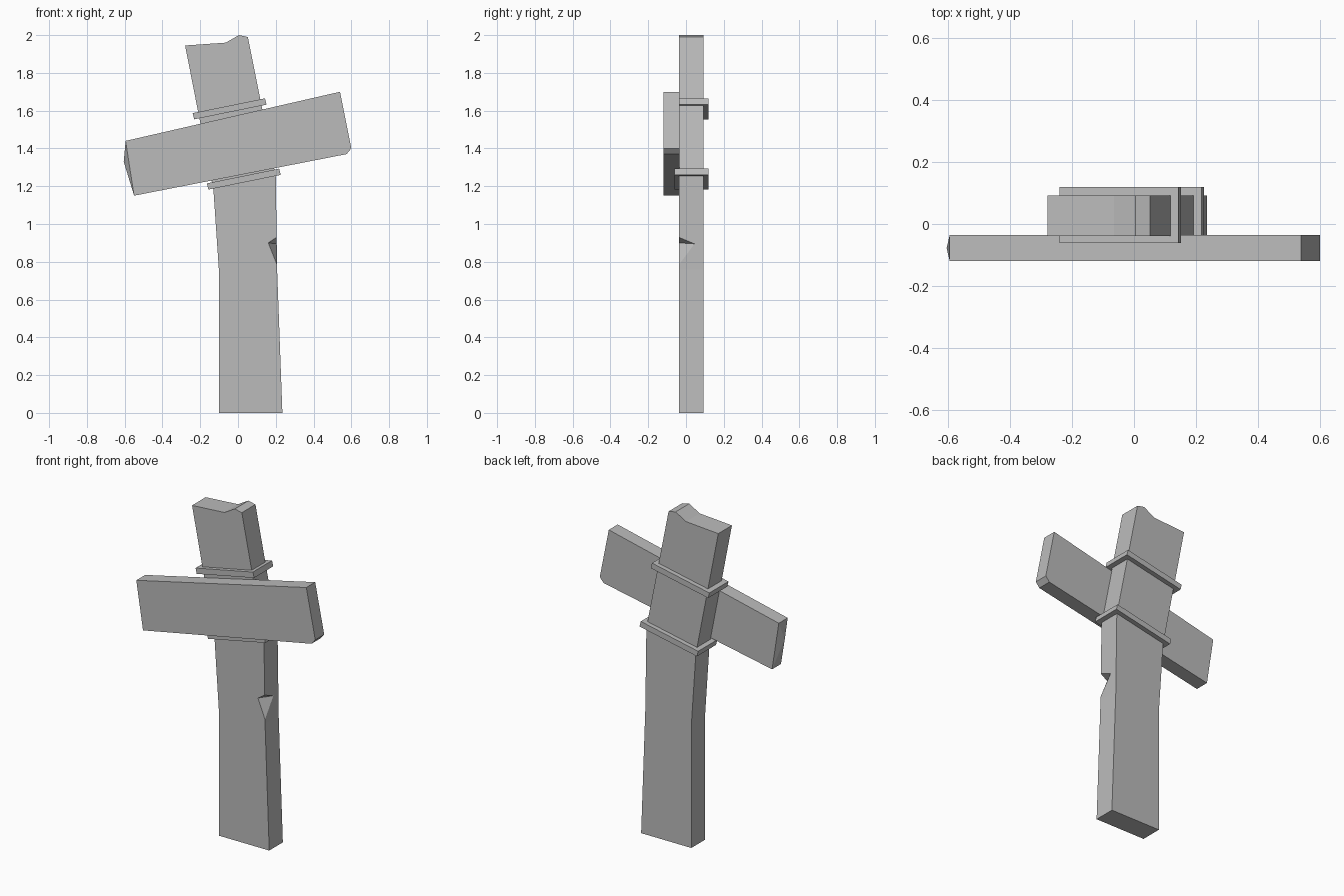
import bpy, bmesh
from mathutils import Vector

if "Cube" in bpy.data.objects:
    bpy.data.objects.remove(bpy.data.objects["Cube"])

GREY = (0.5, 0.5, 0.5, 1.0)
stone = bpy.data.materials.new("plain_grey")
stone.use_nodes = True
stone.diffuse_color = GREY
bsdf = next(n for n in stone.node_tree.nodes if n.type == 'BSDF_PRINCIPLED')
bsdf.inputs["Base Color"].default_value = GREY


def finish(name, bm):
    bmesh.ops.recalc_face_normals(bm, faces=bm.faces)
    mesh = bpy.data.meshes.new(name)
    bm.to_mesh(mesh)
    bm.free()
    mesh.materials.append(stone)
    obj = bpy.data.objects.new(name, mesh)
    bpy.context.collection.objects.link(obj)
    return obj


def slab(outline, y0, y1):
    """Extrude a front outline of (x, z) points from y0 to y1."""
    bm = bmesh.new()
    face = bm.faces.new([bm.verts.new((x, y0, z)) for x, z in outline])
    ext = bmesh.ops.extrude_face_region(bm, geom=[face])
    moved = [v for v in ext["geom"] if isinstance(v, bmesh.types.BMVert)]
    bmesh.ops.translate(bm, verts=moved, vec=(0, y1 - y0, 0))
    return bm


# Leaning post with a broken top
post = finish("post", slab(
    [(-0.10, 0), (0.235, 0), (0.207, 0.76), (0.20, 1.25), (0.052, 1.99),
     (0.005, 2.0), (-0.065, 1.96), (-0.28, 1.945), (-0.13, 1.18),
     (-0.10, 0.74)], -0.038, 0.092))

# Chipped notch on the front left edge of the post
front_tip = Vector((0.16, -0.038, 0.90))
side_tip = Vector((0.205, 0.045, 0.895))
top = Vector((0.205, -0.038, 0.93))
bottom = Vector((0.206, -0.038, 0.785))
mid = (front_tip + side_tip) / 2
along = side_tip - front_tip
bm = bmesh.new()
for p in (front_tip - along, side_tip + along, top * 2 - mid, bottom * 2 - mid):
    bm.verts.new(p)
bmesh.ops.convex_hull(bm, input=bm.verts)
cutter = finish("notch_cutter", bm)
cutter.hide_render = True
cut = post.modifiers.new("notch", 'BOOLEAN')
cut.operation = 'DIFFERENCE'
cut.solver = 'EXACT'
cut.object = cutter
bpy.context.view_layer.objects.active = post
bpy.ops.object.modifier_apply(modifier="notch")
bpy.data.objects.remove(cutter)

# Tilted crossbeam with a clipped corner and a pointed end
bm = slab([(-0.595, 1.44), (0.54, 1.70), (0.60, 1.40), (0.575, 1.37),
           (-0.55, 1.15)], -0.12, -0.035)
end = next(f for f in bm.faces if all(v.co.x < -0.5 for v in f.verts))
tip = bmesh.ops.poke(bm, faces=[end])["verts"][0]
tip.co = (-0.605, -0.078, 1.33)
finish("crossbeam", bm)

# Two bands that wrap the post above and below the beam
for name, x, z in (("upper_band", -0.24, 1.587), ("lower_band", -0.165, 1.215)):
    finish(name, slab([(x, z), (x + 0.383, z + 0.078), (x + 0.391, z + 0.045),
                       (x + 0.008, z - 0.033)], -0.062, 0.12))
